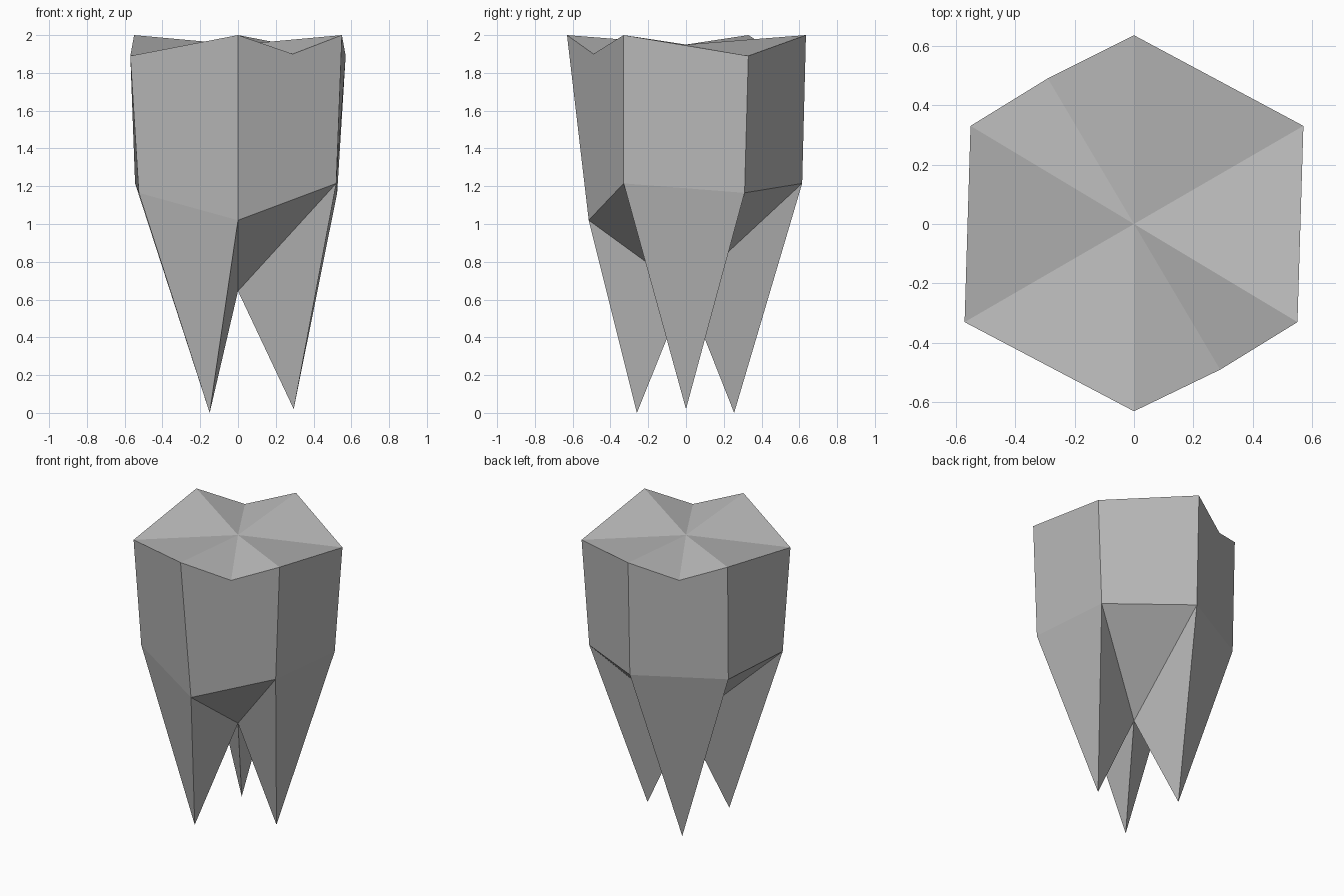
import bpy
import bmesh

cube = bpy.data.objects.get("Cube")
if cube:
    bpy.data.objects.remove(cube, do_unlink=True)

# Single enamel colour
enamel = bpy.data.materials.new("grey enamel")
colour = (0.5, 0.5, 0.5, 1)
enamel.diffuse_color = colour
enamel.use_nodes = True
enamel.node_tree.nodes["Principled BSDF"].inputs["Base Color"].default_value = colour

bm = bmesh.new()


def points(coords):
    return [bm.verts.new(p) for p in coords]


# Crown corners and the neckline below them, counter-clockwise from the front
crown = points([(0, -0.63, 2), (0.55, -0.33, 2), (0.57, 0.33, 1.89),
                (0, 0.635, 2), (-0.55, 0.33, 2), (-0.57, -0.33, 1.89)])
neck = points([(0, -0.515, 1.02), (0.52, -0.33, 1.215), (0.525, 0.31, 1.165),
               (0, 0.615, 1.215), (-0.545, 0.315, 1.215), (-0.525, -0.31, 1.165)])

# Notches in the biting edge, on two opposite walls
notch = dict(zip((0, 3), points([(0.29, -0.49, 1.9), (-0.29, 0.49, 1.9)])))
pit, fork = points([(0, 0, 1.95), (0, 0, 0.645)])
tips = points([(0.295, 0, 0.02), (-0.15, 0.255, 0), (-0.15, -0.26, 0)])

for i in range(6):
    j = (i + 1) % 6
    # Crown wall and the biting facets that dip to the central pit
    rim = [crown[i]] + ([notch[i]] if i in notch else []) + [crown[j]]
    bm.faces.new([neck[i], neck[j]] + rim[::-1])
    for a, b in zip(rim, rim[1:]):
        bm.faces.new((a, b, pit))
    if i % 2:
        # Root: one outer face and two inner faces
        tip = tips[i // 2]
        for a, b in ((neck[i], neck[j]), (neck[j], fork), (fork, neck[i])):
            bm.faces.new((b, a, tip))
    else:
        # Web between neighbouring roots
        bm.faces.new((neck[j], neck[i], fork))

bmesh.ops.recalc_face_normals(bm, faces=bm.faces)
mesh = bpy.data.meshes.new("tooth")
bm.to_mesh(mesh)
bm.free()
mesh.materials.append(enamel)
bpy.context.collection.objects.link(bpy.data.objects.new("tooth", mesh))
